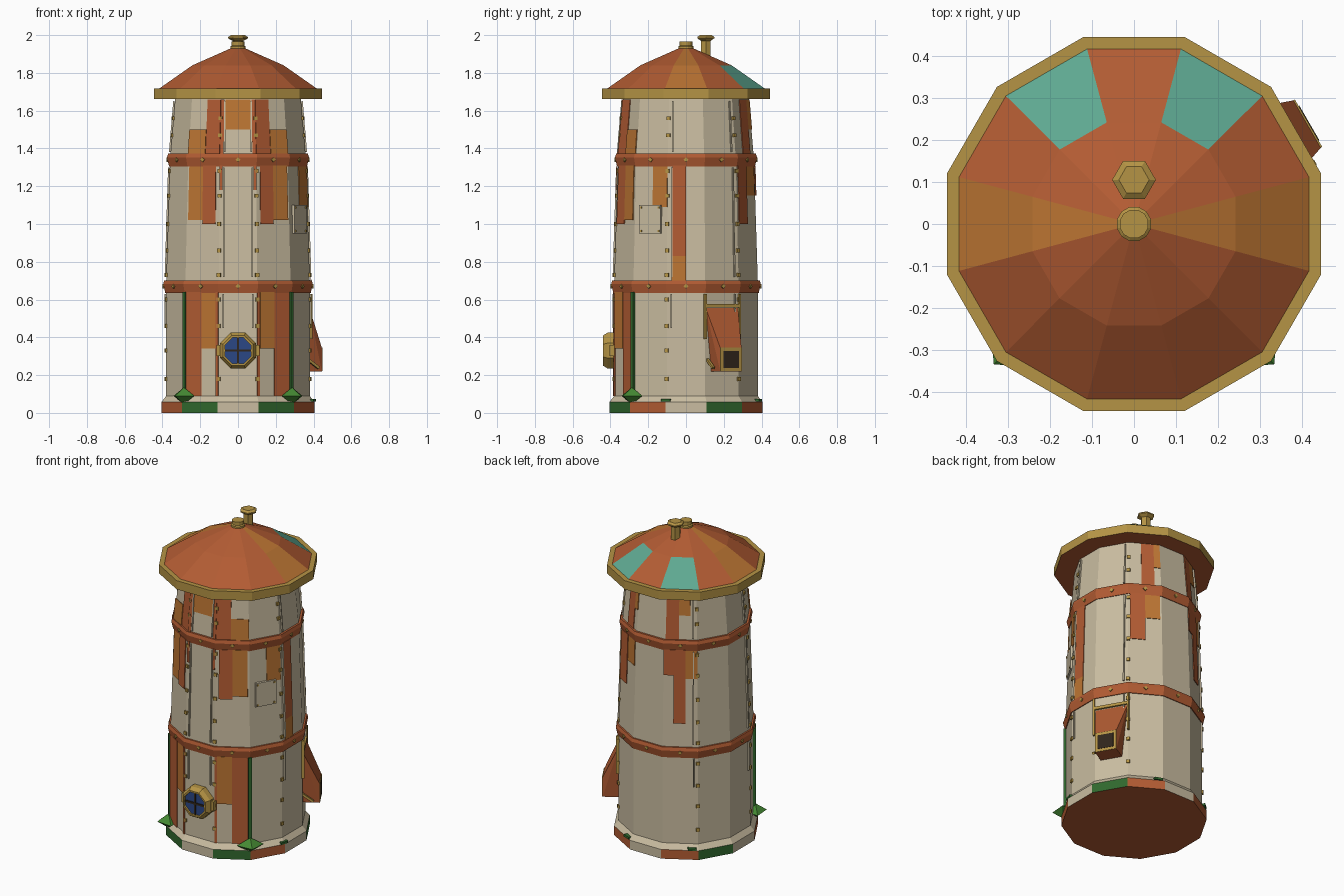
import bpy, bmesh, math
from mathutils import Matrix, Vector

cube = bpy.data.objects.get("Cube")
if cube:
    bpy.data.objects.remove(cube, do_unlink=True)

# Colours, given as sRGB and stored as linear values
PALETTE = {
    "cream": (0.79, 0.74, 0.63), "rust": (0.70, 0.36, 0.20), "orange": (0.74, 0.46, 0.20),
    "teal": (0.37, 0.66, 0.57), "gold": (0.71, 0.58, 0.27), "moss": (0.19, 0.41, 0.18),
    "leaf": (0.27, 0.54, 0.20), "blue": (0.17, 0.28, 0.52), "dark": (0.19, 0.15, 0.11),
}
NAMES = list(PALETTE)
MATS = []
for name, rgb in PALETTE.items():
    m = bpy.data.materials.new(name)
    col = [((c + 0.055) / 1.055) ** 2.4 for c in rgb] + [1]
    m.use_nodes = True
    m.diffuse_color = col
    m.node_tree.nodes["Principled BSDF"].inputs["Base Color"].default_value = col
    MATS.append(m)


def finish(name, bm, color, matrix=None):
    """Store a bmesh as an object; color is a name or a rule on faces."""
    bmesh.ops.recalc_face_normals(bm, faces=bm.faces)
    for f in bm.faces:
        f.material_index = NAMES.index(color(f) if callable(color) else color)
    if matrix:
        bm.transform(matrix)
    me = bpy.data.meshes.new(name)
    bm.to_mesh(me)
    bm.free()
    for m in MATS:
        me.materials.append(m)
    ob = bpy.data.objects.new(name, me)
    bpy.context.collection.objects.link(ob)
    return ob


def lathe(name, profile, color, sides=12, phase=0.5, matrix=None, closed=False):
    """Spin a (radius, z) profile; open profiles get end caps."""
    bm = bmesh.new()
    rings = []
    for r, z in profile:
        angles = [(i + phase) * math.tau / sides for i in range(sides)]
        rings.append([bm.verts.new((r * math.cos(a), r * math.sin(a), z)) for a in angles])
    pairs = list(zip(rings, rings[1:] + rings[:1])) if closed else list(zip(rings, rings[1:]))
    for low, high in pairs:
        for i in range(sides):
            j = (i + 1) % sides
            bm.faces.new((low[i], low[j], high[j], high[i]))
    if not closed:
        bm.faces.new(rings[0][::-1])
        bm.faces.new(rings[-1])
    return finish(name, bm, color, matrix)


def frame(az, r=0, t=0, z=0):
    """Local axes on the wall: x outward, y along the wall, z up."""
    return Matrix.Rotation(math.radians(az), 4, "Z") @ Matrix.Translation((r, t, z))


def boxes(name, items, color):
    """Several boxes in one object; each item is (matrix, size)."""
    bm = bmesh.new()
    for matrix, size in items:
        bmesh.ops.create_cube(bm, size=1, matrix=matrix @ Matrix.Diagonal((*size, 1)))
    return finish(name, bm, color)


COS = math.cos(math.pi / 12)
TAN = math.tan(math.pi / 12)


def flat(profile):
    """Turn flat-side distances into corner radii."""
    return [(a / COS, z) for a, z in profile]


def wall(z):
    """Distance from the axis to a wall face at height z."""
    if z < 0.7:
        return 0.38
    if z < 1.34:
        return 0.38 - 0.02 * (z - 0.7) / 0.64
    return 0.36 - 0.027 * (z - 1.34) / 0.32


def face_az(f):
    c = f.calc_center_median()
    return round(math.degrees(math.atan2(c.y, c.x)) / 30) * 30 % 360


# Footing with mossy and rusty sides
FOOT = ["cream", "moss", "rust", "cream", "rust", "moss"]


def foot_color(f):
    if f.normal.z < -0.5:
        return "rust"
    if f.normal.z > 0.2:
        return "cream"
    az = face_az(f)
    return {210: "rust", 240: "moss", 270: "cream", 300: "moss", 330: "rust"}.get(az, FOOT[az // 30 % 6])


lathe("footing", flat([(0.405, 0), (0.405, 0.058), (0.38, 0.09)]), foot_color)

# Tower wall and hoops
lathe("tower_wall", flat([(wall(z), z) for z in (0.08, 0.7, 1.34, 1.67)]), "cream")
for label, z in (("lower", 0.67), ("upper", 1.34)):
    a = wall(z)
    lathe(label + "_hoop", flat([(a - 0.01, z - 0.035), (a + 0.005, z - 0.035), (a + 0.016, z + 0.012),
                                 (a + 0.01, z + 0.032), (a - 0.01, z + 0.032)]), "rust", closed=True)
    boxes(label + "_hoop_rivets", [(frame(30 * k, a + 0.011, 0, z) @ Matrix.Rotation(math.pi / 4, 4, "X"),
                                    (0.016, 0.018, 0.018)) for k in range(12)], "gold")

# Weathered patches: face angle, span across the face (-1..1), heights, colour
FRONT = [
    (-90, 0.8, 1, 1.37, 1.66, "rust"), (-60, -1, -0.1, 1.37, 1.66, "rust"),
    (-60, -0.1, 1, 1.37, 1.5, "orange"), (-90, 0.85, 1, 1.18, 1.31, "rust"),
    (-60, -0.8, 0, 1.0, 1.31, "rust"), (-60, 0, 0.9, 1.02, 1.31, "orange"),
    (-60, 0, 1, 0.09, 0.64, "rust"), (-60, -0.85, 0, 0.34, 0.64, "orange"),
    (-60, -1, -0.85, 0.09, 0.64, "rust"),
]
PATCHES = FRONT + [(180 - az, -u1, -u0, z0, z1, c) for az, u0, u1, z0, z1, c in FRONT] + [
    (-90, -0.75, 0.75, 1.5, 1.66, "orange"),
    (0, -0.75, 0, 0.83, 1.31, "rust"), (0, -0.75, 0, 0.7, 0.83, "orange"),
    (-30, 0.1, 1, 1.09, 1.31, "orange"),
    (60, -0.9, 0, 1.0, 1.31, "rust"), (60, 0, 0.9, 1.15, 1.31, "orange"),
    (60, -0.2, 0.6, 1.37, 1.66, "rust"), (60, 0.6, 1, 1.5, 1.66, "orange"),
    (120, -0.4, 0.3, 0.85, 1.31, "rust"), (120, 0.3, 1, 1.13, 1.31, "orange"),
    (120, -1, -0.4, 1.15, 1.31, "rust"), (120, -0.9, -0.1, 1.37, 1.66, "rust"),
    (120, -0.1, 0.6, 1.52, 1.66, "orange"),
]
for color in ("rust", "orange"):
    bm = bmesh.new()
    for az, u0, u1, z0, z1, c in PATCHES:
        if c == color:
            corners = [(u0, z0), (u1, z0), (u1, z1), (u0, z1)]
            bm.faces.new([bm.verts.new(frame(az) @ Vector((wall(z) + 0.004, u * wall(z) * TAN, z)))
                          for u, z in corners])
    ob = finish(color + "_patches", bm, color)
    ob.modifiers.new("thickness", "SOLIDIFY").thickness = 0.004

# Rivet rows on the wall corners, and thin seam strips beside them
heights = [0.18, 0.33, 0.46, 0.6, 0.73, 0.86, 1.0, 1.15, 1.28, 1.47, 1.56]
EDGES = (-105, -75, -15, 45, 135, 195)
boxes("wall_rivets", [(frame(az, wall(z) / COS, 0, z), (0.014, 0.02, 0.02))
                      for az in EDGES for z in heights], "gold")
strips = []
for az, side in ((-90, -1), (-90, 1), (0, -1), (30, 1), (120, 1), (180, 1)):
    for z0, z1 in ((0.45, 0.63), (0.72, 1.3), (1.38, 1.65)):
        z = (z0 + z1) / 2
        lean = Matrix.Rotation(math.atan2(wall(z1) - wall(z0), z1 - z0), 4, "Y")
        strips.append((frame(az, wall(z) + 0.003, side * 0.76 * wall(z) * TAN, z) @ lean,
                       (0.012, 0.007, z1 - z0)))
boxes("seam_strips", strips, "cream")

# Roof: gold rim, faceted cone with coloured panels
def roof_color(f):
    az = face_az(f)
    if az in (60, 120) and f.calc_center_median().z < 1.82:
        return "teal"
    return "orange" if az in (0, 180) else "rust"


lathe("roof_rim", flat([(0.445, 1.663), (0.445, 1.718), (0.41, 1.718)]),
      lambda f: "rust" if f.normal.z < -0.5 else "gold")
lathe("roof_cone", [(0.435, 1.715), (0.25, 1.84), (0.035, 1.932)], roof_color)
lathe("roof_finial", [(0.042, 1.92), (0.042, 1.94), (0.035, 1.945), (0.035, 1.966)], "gold")
lathe("vent_pipe", [(0.03, 1.84), (0.03, 1.97), (0.052, 1.983), (0.052, 1.99), (0.036, 2.0)], "gold",
      sides=6, phase=0, matrix=Matrix.Translation((0, 0.105, 0)))

# Round window on the front
facing = Matrix.Translation((0, 0, 0.33)) @ Matrix.Rotation(math.pi / 2, 4, "X")
lathe("window_frame", [(0.075, 0.37), (0.103, 0.37), (0.103, 0.415), (0.086, 0.44), (0.075, 0.44)], "gold",
      sides=8, matrix=facing, closed=True)
lathe("window_glass", [(0.08, 0.37), (0.08, 0.428)], "blue", sides=8, matrix=facing)
boxes("window_bars", [(frame(-90, 0.43, 0, 0.33), s) for s in ((0.008, 0.012, 0.145), (0.008, 0.145, 0.012))], "dark")
boxes("window_hinges", [(frame(-90, 0.39, s * 0.1, 0.33), (0.03, 0.025, 0.06)) for s in (-1, 1)], "gold")

# Delivery chute on the left side
CHUTE = 30
bm = bmesh.new()
for r, t, z in ((0.375, 0.1, 0.565), (0.36, 0.1, 0.565), (0.36, 0.065, 0.22), (0.475, 0.065, 0.22), (0.475, 0.065, 0.345)):
    for s in (-1, 1):
        bm.verts.new((r, s * t, z))
bmesh.ops.convex_hull(bm, input=bm.verts)
finish("chute", bm, "rust", frame(CHUTE))
boxes("chute_mouth_frame", [(frame(CHUTE, 0.475, 0, 0.283), (0.008, 0.13, 0.125))], "gold")
boxes("chute_mouth", [(frame(CHUTE, 0.477, 0, 0.283), (0.008, 0.095, 0.09))], "dark")
stick = frame(CHUTE, 0.41, -0.088, 0.26) @ Matrix.Rotation(0.6, 4, "Y")
boxes("chute_trim", [(frame(CHUTE, 0.38, 0, 0.567), (0.025, 0.2, 0.018)),
                     (frame(CHUTE, 0.385, -0.105, 0.51), (0.016, 0.01, 0.24)),
                     (frame(CHUTE, 0.385, 0.105, 0.51), (0.016, 0.01, 0.24)),
                     (stick, (0.08, 0.014, 0.014))], "gold")

# Riveted repair plate
a = wall(1.025)
boxes("repair_plate", [(frame(-30, a + 0.005, 0, 1.025), (0.016, 0.13, 0.15))], "cream")
boxes("repair_plate_rivets", [(frame(-30, a + 0.014, s * 0.053, 1.025 + h * 0.063), (0.006, 0.01, 0.01))
                              for s in (-1, 1) for h in (-1, 1)], "gold")

# Climbing plants on both front corners: a stem with diamond-shaped leaves
LEAVES = [(0.64, 0.052, 0.045), (0.5, 0.026, 0.035), (0.39, 0.024, 0.03),
          (0.29, 0.06, 0.043), (0.19, 0.03, 0.035), (0.09, 0.078, 0.045)]
for label, az in (("left", -45), ("right", -135)):
    boxes(label + "_vine_stem", [(frame(az, 0.398, 0, 0.35), (0.018, 0.02, 0.58))], "moss")
    bm = bmesh.new()
    for z, w, h in LEAVES:
        bmesh.ops.create_icosphere(bm, subdivisions=1, radius=0.001)
        bm.verts.ensure_lookup_table()
        bmesh.ops.delete(bm, geom=bm.verts[-12:], context="VERTS")
        tips = [bm.verts.new((0.405 + x * w * 0.85, y * w, z + k * h))
                for x, y, k in ((1, 0, 0), (0, 1, 0), (-1, 0, 0), (0, -1, 0), (0, 0, 1), (0, 0, -1))]
        for i in range(4):
            for top in tips[4:]:
                bm.faces.new((tips[i], tips[(i + 1) % 4], top))
    finish(label + "_vine_leaves", bm, "leaf", frame(az))

# Small tufts on the footing
boxes("moss_tufts", [(frame(az, 0.402, 0, 0.066), (0.035, 0.05, 0.014)) for az in (-15, 70, 130)], "moss")
